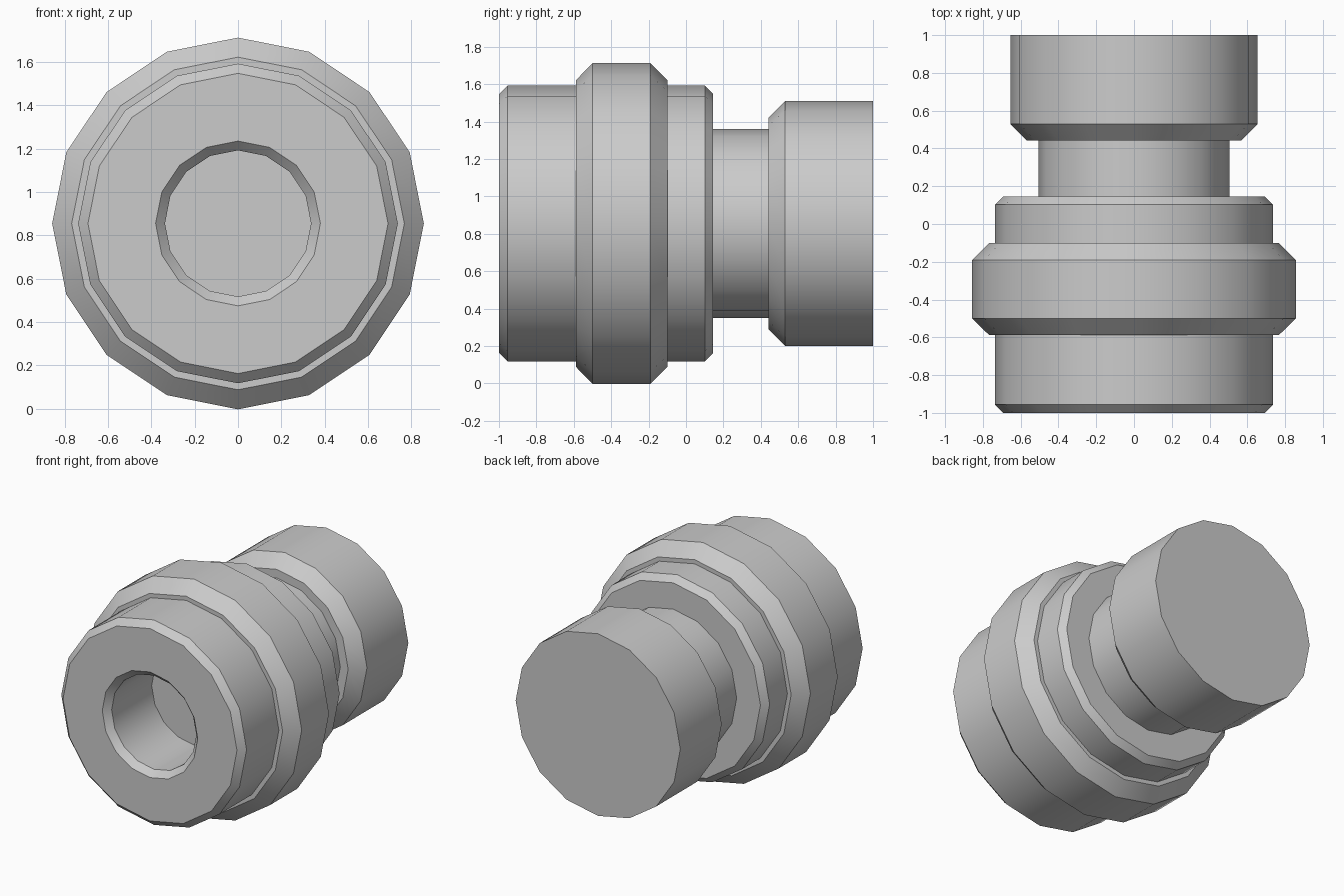
import bpy, bmesh
from math import sin, cos, tau, radians

if "Cube" in bpy.data.objects:
    bpy.data.objects.remove(bpy.data.objects["Cube"])

SIDES = 16
AXIS_Z = 0.855


def lathe(name, profile):
    """Revolve (y, radius) points around the y axis; both ends are capped flat."""
    bm = bmesh.new()
    rings = []
    for y, r in profile:
        rings.append([bm.verts.new((r * sin(tau * i / SIDES), y,
                                    AXIS_Z + r * cos(tau * i / SIDES)))
                      for i in range(SIDES)])
    for a, b in zip(rings, rings[1:]):
        for i in range(SIDES):
            j = (i + 1) % SIDES
            bm.faces.new((a[i], a[j], b[j], b[i]))
    bm.faces.new(rings[0])
    bm.faces.new(rings[-1])
    bmesh.ops.recalc_face_normals(bm, faces=bm.faces)
    mesh = bpy.data.meshes.new(name)
    bm.to_mesh(mesh)
    bm.free()
    obj = bpy.data.objects.new(name, mesh)
    bpy.context.collection.objects.link(obj)
    bpy.context.view_layer.objects.active = obj
    obj.select_set(True)
    bpy.ops.object.shade_smooth_by_angle(angle=radians(30))
    obj.select_set(False)
    return obj


# Blind socket with chamfered mouth
socket = [(-0.5, 0.337), (-0.955, 0.337), (-1.0, 0.38)]
# Front barrel, up to the collar
front_barrel = [(-1.0, 0.692), (-0.955, 0.737), (-0.588, 0.737)]
# Wide collar, chamfered on both edges
collar = [(-0.588, 0.767), (-0.5, 0.857), (-0.19, 0.857), (-0.1, 0.767)]
# Rear of the barrel
rear_barrel = [(-0.1, 0.737), (0.102, 0.737), (0.145, 0.694)]
# Narrow neck and rear plug
neck = [(0.145, 0.505), (0.442, 0.505)]
plug = [(0.442, 0.567), (0.53, 0.655), (1.0, 0.655)]

lathe("stepped_coupling", socket + front_barrel + collar + rear_barrel + neck + plug)
